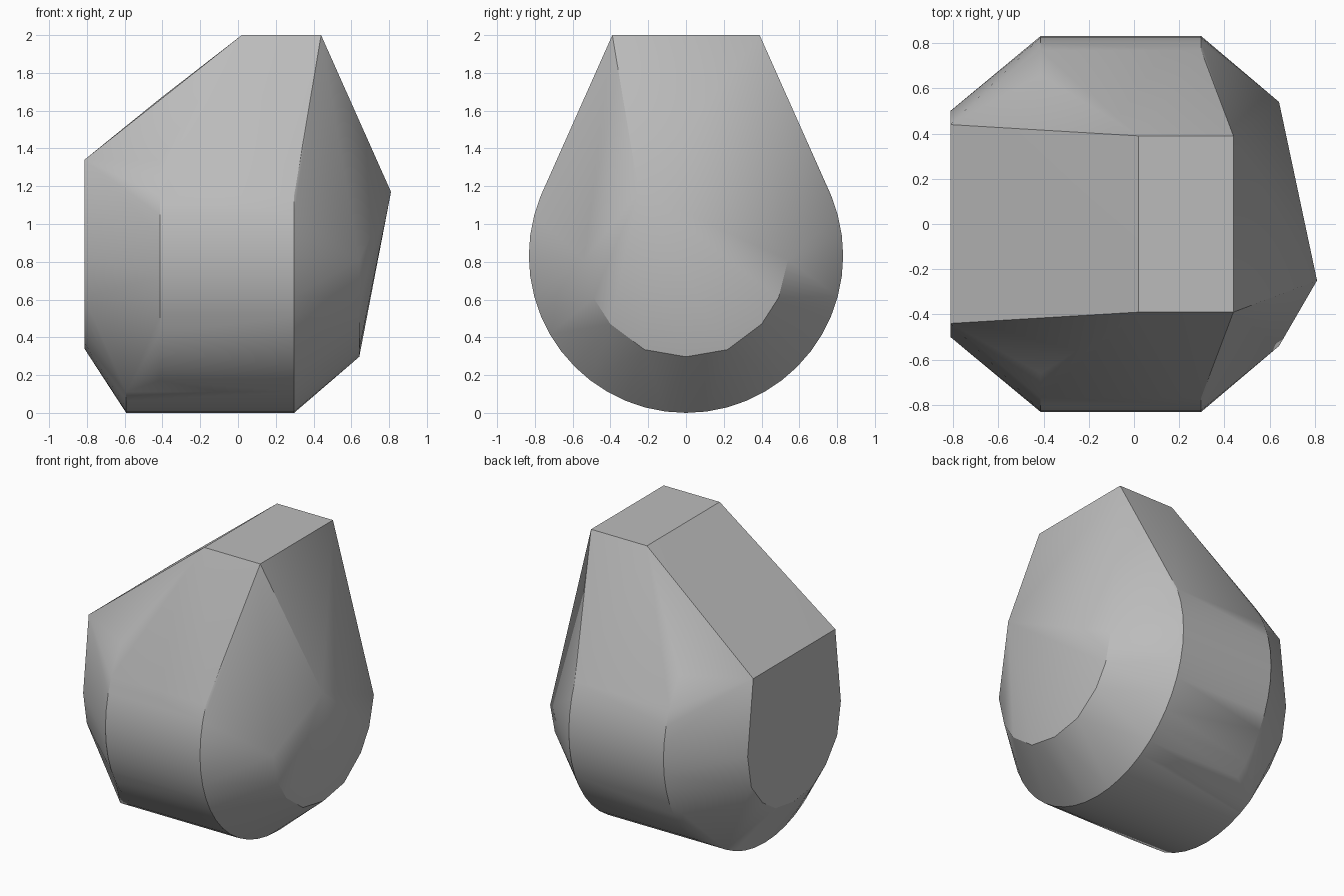
import bpy, bmesh
from math import sin, cos, pi, radians, sqrt

cube = bpy.data.objects.get("Cube")
if cube:
    bpy.data.objects.remove(cube, do_unlink=True)

R = 0.832      # barrel radius, also the height of its axis
SEGMENTS = 48


def ring(x, z_max=2.0):
    """Barrel circle around the x axis, kept up to z_max."""
    angles = [2 * pi * i / SEGMENTS for i in range(SEGMENTS)]
    pts = [(x, R * sin(a), R - R * cos(a)) for a in angles]
    return [p for p in pts if p[2] <= z_max]


def mirrored(x, outline):
    """Half outline of (y, z) pairs mirrored across the middle plane."""
    return [(x, side * y, z) for y, z in outline for side in (-1, 1)]


# Barrel with a longer lower lip on the -x side
points = ring(0.297) + ring(-0.413) + ring(-0.592, 0.112)
# Flat ridge on top
points += mirrored(0.02, [(0.39, 2)]) + mirrored(0.44, [(0.39, 2)])
# Upright end cap on the -x side
points += mirrored(-0.813, [(0.44, 1.34), (0.5, 0.83), (0.46, 0.61),
                            (0.34, 0.46), (0.2, 0.37), (0, 0.34)])
# Slanted end cap on the +x side with its off-centre peak
points += mirrored(0.642, [(0.54, 0.81), (0.49, 0.61), (0.4, 0.47),
                           (0.22, 0.335), (0, 0.297)])
points.append((0.81, -0.25, 1.17))

# Wrap everything in one convex shell
bm = bmesh.new()
for p in points:
    bm.verts.new(p)
bmesh.ops.remove_doubles(bm, verts=bm.verts, dist=0.0005)
bmesh.ops.convex_hull(bm, input=bm.verts)
bmesh.ops.delete(bm, geom=[v for v in bm.verts if not v.link_faces], context='VERTS')
bmesh.ops.dissolve_limit(bm, angle_limit=radians(0.5), verts=bm.verts, edges=bm.edges)
bmesh.ops.recalc_face_normals(bm, faces=bm.faces)
mesh = bpy.data.meshes.new("faceted_shell")
bm.to_mesh(mesh)
bm.free()

# Plain grey finish
grey = bpy.data.materials.new("plain_grey")
grey.use_nodes = True
color = (0.5, 0.5, 0.5, 1)
grey.diffuse_color = color
grey.node_tree.nodes["Principled BSDF"].inputs["Base Color"].default_value = color
mesh.materials.append(grey)

shell = bpy.data.objects.new("faceted_shell", mesh)
bpy.context.collection.objects.link(shell)
bpy.context.view_layer.objects.active = shell
shell.select_set(True)
bpy.ops.object.shade_smooth_by_angle(angle=radians(30))
